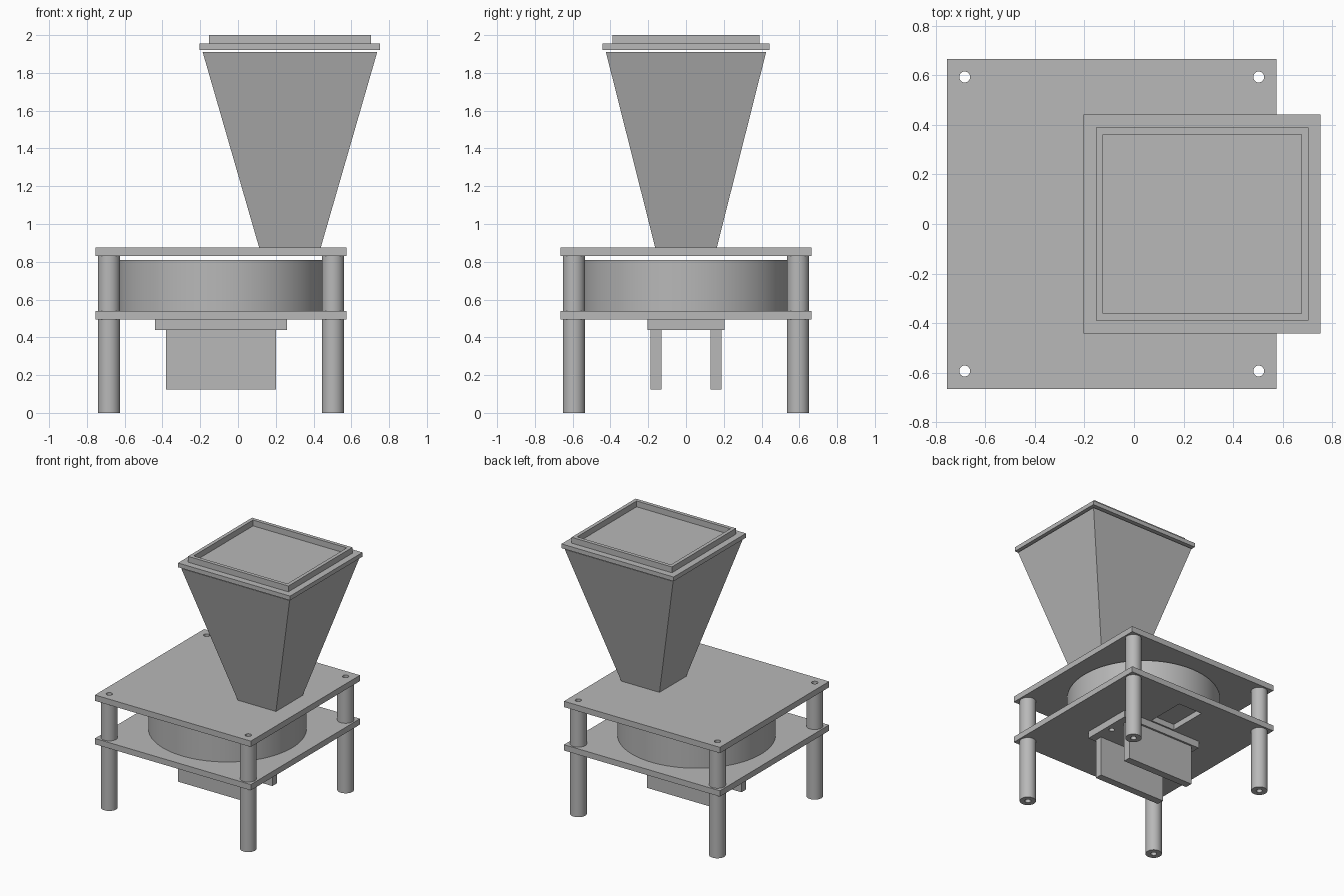
import bpy
import bmesh
import math
from mathutils import Matrix, Vector

cube = bpy.data.objects.get("Cube")
if cube:
    bpy.data.objects.remove(cube, do_unlink=True)

grey = bpy.data.materials.new("plain grey")
grey.use_nodes = True
grey.diffuse_color = (0.48, 0.48, 0.48, 1)
grey.node_tree.nodes["Principled BSDF"].inputs["Base Color"].default_value = grey.diffuse_color

CX = -0.09          # centre of the frame
HOPPER_X = 0.275    # centre of the hopper
POSTS = [(CX + sx * 0.593, sy * 0.593) for sx in (-1, 1) for sy in (-1, 1)]


def finish(name, bm):
    mesh = bpy.data.meshes.new(name)
    bm.to_mesh(mesh)
    bm.free()
    obj = bpy.data.objects.new(name, mesh)
    bpy.context.collection.objects.link(obj)
    mesh.materials.append(grey)
    return obj


def box(name, x, y, z):
    """Box from (low, high) pairs."""
    bm = bmesh.new()
    size = [hi - lo for lo, hi in (x, y, z)]
    mid = Vector([(lo + hi) / 2 for lo, hi in (x, y, z)])
    bmesh.ops.create_cube(bm, size=1, matrix=Matrix.Translation(mid) @ Matrix.Diagonal((*size, 1)))
    return finish(name, bm)


def slab(name, cx, half_x, half_y, z):
    return box(name, (cx - half_x, cx + half_x), (-half_y, half_y), z)


def cylinder(name, x, y, radius, z, sides=48):
    bm = bmesh.new()
    bmesh.ops.create_cone(bm, cap_ends=True, segments=sides, radius1=radius, radius2=radius,
                          depth=z[1] - z[0], matrix=Matrix.Translation((x, y, sum(z) / 2)))
    return finish(name, bm)


def frustum(name, cx, low_half, high_half, z):
    """Upside-down pyramid section with rectangular ends."""
    bm = bmesh.new()
    rings = []
    for (hx, hy), height in ((low_half, z[0]), (high_half, z[1])):
        rings.append([bm.verts.new((cx + sx * hx, sy * hy, height))
                      for sx, sy in ((-1, -1), (1, -1), (1, 1), (-1, 1))])
    bm.faces.new(rings[0][::-1])
    bm.faces.new(rings[1])
    for i in range(4):
        j = (i + 1) % 4
        bm.faces.new((rings[0][i], rings[0][j], rings[1][j], rings[1][i]))
    return finish(name, bm)


def cut(obj, *cutters):
    for cutter in cutters:
        cutter.hide_render = True
        mod = obj.modifiers.new("cut", 'BOOLEAN')
        mod.operation = 'DIFFERENCE'
        mod.solver = 'EXACT'
        mod.object = cutter
        bpy.context.view_layer.objects.active = obj
        bpy.ops.object.modifier_apply(modifier=mod.name)
        bpy.data.objects.remove(cutter, do_unlink=True)
    return obj


def smooth(obj):
    bpy.ops.object.select_all(action='DESELECT')
    obj.select_set(True)
    bpy.context.view_layer.objects.active = obj
    bpy.ops.object.shade_smooth_by_angle(angle=math.radians(30))


def bolt_holes():
    return [cylinder("hole_cutter", x, y, 0.022, (-0.1, 1), 24) for x, y in POSTS]


# Two square plates with bolt holes, feed opening above and outlet below
top_plate = slab("top_plate", CX, 0.665, 0.665, (0.83, 0.875))
cut(top_plate, *bolt_holes(), slab("feed_cutter", HOPPER_X, 0.135, 0.135, (0.8, 0.9)))
bottom_plate = slab("bottom_plate", CX, 0.665, 0.665, (0.495, 0.54))
cut(bottom_plate, *bolt_holes(),
    box("outlet_cutter", (CX - 0.105, CX + 0.105), (0.215, 0.525), (0.4, 0.6)))

# Hollow legs and spacers at the corners
for i, (x, y) in enumerate(POSTS, 1):
    for part, z in (("leg", (0, 0.495)), ("spacer", (0.54, 0.83))):
        post = cylinder(f"{part}_{i}", x, y, 0.059, z)
        cut(post, cylinder("bore_cutter", x, y, 0.022, (-0.1, 1), 24))
        smooth(post)

# Drum between the plates
drum = cylinder("drum", CX, 0, 0.553, (0.54, 0.81), 128)
smooth(drum)

# Bracket hanging below the bottom plate
flange = slab("bracket_flange", CX, 0.35, 0.203, (0.44, 0.495))
cut(flange, *[cylinder("screw_cutter", CX + s * 0.3, 0, 0.02, (0.4, 0.6), 24) for s in (-1, 1)])
for side, s in (("front", -1), ("back", 1)):
    y = sorted((s * 0.13, s * 0.188))
    box(f"bracket_{side}_wall", (CX - 0.292, CX + 0.292), y, (0.125, 0.44))

# Open hopper with thin walls
hopper = frustum("hopper", HOPPER_X, (0.163, 0.163), (0.462, 0.424), (0.875, 1.91))
cut(hopper, frustum("hopper_cutter", HOPPER_X, (0.132, 0.132), (0.435, 0.397), (0.87, 1.915)))

# Lid with a raised rim
slab("lid", HOPPER_X, 0.478, 0.441, (1.922, 1.955))
rim = slab("lid_rim", HOPPER_X, 0.428, 0.39, (1.955, 2.0))
cut(rim, slab("rim_cutter", HOPPER_X, 0.4, 0.362, (1.9, 2.1)))
